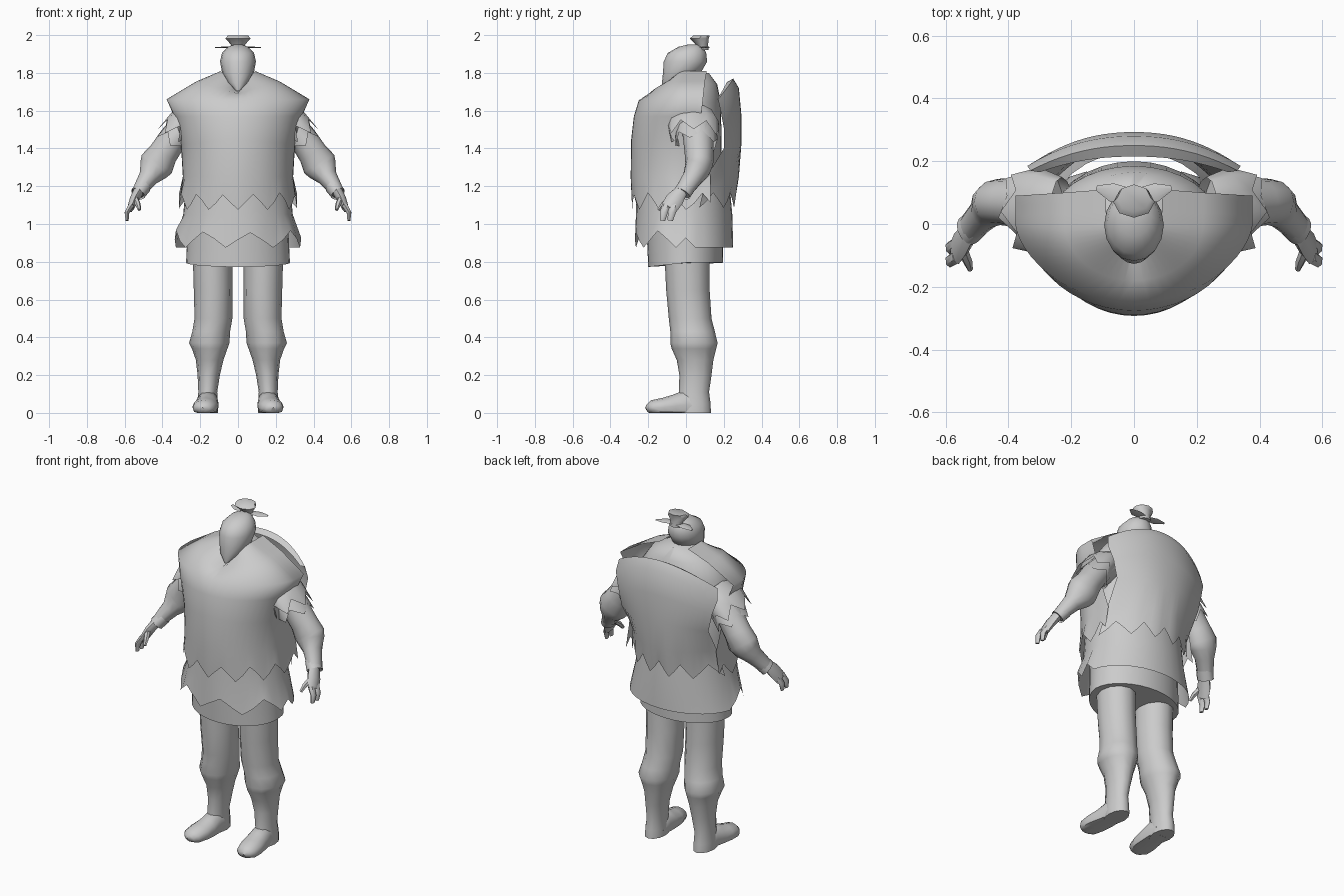
import bpy, math, random
from mathutils import Vector

if "Cube" in bpy.data.objects:
    bpy.data.objects.remove(bpy.data.objects["Cube"])

random.seed(4)
X, Y, Z = Vector((1, 0, 0)), Vector((0, 1, 0)), Vector((0, 0, 1))
grey = bpy.data.materials.new("plain grey")
grey.diffuse_color = (0.6, 0.6, 0.6, 1)
grey.use_nodes = True
grey.node_tree.nodes["Principled BSDF"].inputs["Base Color"].default_value = grey.diffuse_color


def sheet(name, rows, closed=False, caps=False, mirror=False, angle=50):
    """Skin rows of points into a surface."""
    n = len(rows[0])
    verts = [tuple(p) for r in rows for p in r]
    faces = []
    for j in range(len(rows) - 1):
        for i in range(n if closed else n - 1):
            k = (i + 1) % n
            faces.append((j * n + i, j * n + k, (j + 1) * n + k, (j + 1) * n + i))
    if caps:
        faces.append(tuple(reversed(range(n))))
        faces.append(tuple(range(len(verts) - n, len(verts))))
    me = bpy.data.meshes.new(name)
    me.from_pydata(verts, [], faces)
    me.materials.append(grey)
    ob = bpy.data.objects.new(name, me)
    bpy.context.collection.objects.link(ob)
    bpy.ops.object.select_all(action='DESELECT')
    ob.select_set(True)
    bpy.context.view_layer.objects.active = ob
    if caps:
        bpy.ops.object.mode_set(mode='EDIT')
        bpy.ops.mesh.select_all(action='SELECT')
        bpy.ops.mesh.normals_make_consistent(inside=False)
        bpy.ops.object.mode_set(mode='OBJECT')
    bpy.ops.object.shade_smooth_by_angle(angle=math.radians(angle))
    if mirror:
        ob.modifiers.new("mirror", 'MIRROR')
    return ob


def tube(name, secs, ref=X, flat=False, n=12, caps=True, mirror=False, jag=0, floor=False):
    """Loft ellipses (x, y, z, radius along ref, other radius) along a path."""
    pts = [Vector(s[:3]) for s in secs]
    rows = []
    for i, s in enumerate(secs):
        t = Z if flat else (pts[min(i + 1, len(pts) - 1)] - pts[max(i - 1, 0)]).normalized()
        a = (ref - t * ref.dot(t)).normalized()
        b = t.cross(a)
        row = []
        for k in range(n):
            w = 2 * math.pi * k / n
            p = pts[i] + a * s[3] * math.cos(w) + b * s[4] * math.sin(w)
            if jag and i == len(secs) - 1:
                p += t * jag * (1 if k % 2 else -1) * random.uniform(0.4, 1)
            if floor:
                p.z = max(p.z, 0)
            row.append(p)
        rows.append(row)
    return sheet(name, rows, True, caps, mirror)


def body_ring(z, hw, yf, yb, n=32, tear=None):
    """Level ring with separate front and back depth."""
    row = []
    for k in range(n):
        w = 2 * math.pi * k / n
        c = math.cos(w)
        y = yf * c if c > 0 else -yb * c
        row.append((hw * math.sin(w), y, z + (tear(k, y) if tear else 0)))
    return row[::-1]


# Under tunic, its lower edge dipping in front
sheet("under_tunic", [body_ring(*r) for r in (
    (1.80, .08, -.02, .12), (1.74, .2, -.06, .165), (1.64, .27, -.16, .185),
    (1.3, .27, -.22, .19), (1.0, .265, -.21, .2))]
    + [body_ring(.795, .275, -.2, .195, tear=lambda k, y: min(0, y) * .11)], True, True)


# Skirt with a torn front hem and a straight back hem
def skirt_tear(k, y):
    return (0, .05, .1, .045)[(k + 1) % 4] * random.uniform(.75, 1.1) if y < 0.02 else 0


sheet("skirt", [body_ring(*r) for r in (
    (1.22, .275, -.26, .23), (1.05, .29, -.265, .245))]
    + [body_ring(.875, .335, -.27, .25, tear=skirt_tear)], True)


# Vest front: wraps the chest and stands out over the shoulders
def vest_row(zf, zs, hw, yf, yb, tear=False, p=1):
    row = []
    for i in range(31):
        u = i / 15 - 1
        if abs(u) <= .8:
            th = u / .8 * math.pi / 2
            x, y = hw * math.sin(th), yf * max(0, math.cos(th)) ** p
            s = abs(math.sin(th))
        else:
            x, y, s = math.copysign(hw, u), (abs(u) - .8) / .2 * yb, 1
        z = zf + (zs - zf) * s
        if tear:
            z += (0, .04, .085, .05)[(i + 1) % 4] * random.uniform(.75, 1.1)
        row.append((x, y, z))
    return row[::-1]


sheet("vest_front", [vest_row(*r) for r in (
    (1.70, 1.81, .09, -.09, .11), (1.69, 1.755, .22, -.18, .1))]
    + [vest_row(1.655, 1.66, .378, -.25, .09, p=1.25)]
    + [vest_row(*r) for r in ((1.57, 1.57, .338, -.276, .08),
                              (1.45, 1.42, .302, -.29, .08), (1.25, 1.25, .292, -.293, .13))]
    + [vest_row(1.075, 1.075, .312, -.285, .13, True)], angle=85)


# Vest back: a loose shell held away from the shoulders, open along the top
def back_row(z, sag, hw, yc, ye, tear=False):
    row = []
    for i in range(21):
        u = i / 10 - 1
        dz = (0, .04, .08, .035)[i % 4] if tear else 0
        row.append((hw * u, yc - (yc - ye) * abs(u) ** 2.2, z - sag * u * u + dz))
    return row


sheet("vest_back", [back_row(*r) for r in (
    (1.75, .09, .3, .215, .165), (1.77, .11, .33, .25, .17), (1.72, .13, .34, .28, .185),
    (1.58, .07, .315, .293, .2), (1.42, .02, .29, .293, .2), (1.25, 0, .285, .28, .11))]
    + [back_row(1.085, 0, .312, .26, .07, True)], angle=80)

# Head with a pointed beard
tube("head", [(0, -.112, 1.705, .01, .01), (0, -.075, 1.75, .054, .052),
              (0, -.022, 1.80, .084, .1), (0, -.003, 1.86, .095, .115),
              (0, .005, 1.905, .085, .102), (0, .025, 1.938, .055, .065),
              (0, .04, 1.95, .02, .03)], flat=True, n=16)

# Topknot and its ribbon
tube("topknot", [(0, .092, 1.92, .035, .028), (0, .085, 1.95, .038, .032),
                 (0, .07, 1.982, .066, .05), (0, .082, 1.998, .054, .044)], flat=True, n=8)
tube("hair_ribbon", [(0, .09, 1.936, .02, .004), (.07, .1, 1.936, .03, .004),
                     (.12, .115, 1.934, .008, .003)], ref=Y, n=6, mirror=True)

# Arms: upper sleeve, flared elbow, forearm
tube("arm", [(.26, .06, 1.53, .085, .085), (.345, .065, 1.45, .08, .076),
             (.395, .07, 1.375, .077, .078), (.43, .07, 1.318, .074, .093),
             (.446, .06, 1.29, .07, .082), (.475, .035, 1.245, .055, .053),
             (.53, -.02, 1.165, .045, .034)], ref=Y, mirror=True)
tube("sleeve_cuff", [(.50, .005, 1.2, .048, .042), (.53, -.022, 1.16, .05, .04)],
     ref=Y, caps=False, mirror=True)

# Torn short sleeves in two layers
tube("sleeve_outer", [(.23, .04, 1.58, .11, .065), (.29, .04, 1.54, .135, .08),
                      (.335, .04, 1.48, .135, .085)], ref=Y, n=12, caps=False, mirror=True, jag=.05)
tube("sleeve_inner", [(.26, .05, 1.53, .1, .082), (.325, .055, 1.465, .11, .082),
                      (.35, .055, 1.43, .112, .087)], ref=Y, n=10, caps=False, mirror=True, jag=.035)

# Hands
tube("palm", [(.525, -.025, 1.175, .035, .028), (.55, -.06, 1.13, .048, .024),
              (.568, -.09, 1.085, .045, .018)], ref=Y, n=8, mirror=True)
for i in range(2):
    y = -.068 - .042 * i
    tube(f"finger_{i + 1}", [(.565, y + .005, 1.1, .022, .017), (.588, y - .008, 1.06, .021, .014),
                             (.587, y - .015, 1.018, .014, .009)], ref=Y, n=6, mirror=True)
tube("thumb", [(.545, -.085, 1.135, .017, .017), (.53, -.12, 1.105, .015, .014),
               (.522, -.145, 1.075, .009, .009)], ref=X, n=6, mirror=True)

# Legs: loose trousers bulging over the knee, tucked into boots
tube("leg", [(.135, .005, .86, .105, .12), (.132, .01, .65, .102, .115),
             (.13, .022, .5, .1, .113), (.142, .035, .43, .1, .118),
             (.152, .042, .37, .107, .125), (.15, .042, .34, .094, .118),
             (.15, .048, .28, .073, .097), (.155, .05, .2, .059, .085),
             (.16, .042, .11, .05, .08), (.162, .044, .05, .055, .086),
             (.162, .044, 0, .056, .088)], flat=True, mirror=True)
tube("boot_foot", [(.16, .06, .03, .053, .055), (.16, 0, .045, .058, .08),
                   (.166, -.06, .035, .064, .062), (.174, -.12, .03, .068, .05),
                   (.182, -.18, .025, .058, .042), (.186, -.2, .02, .038, .026),
                   (.187, -.208, .015, .015, .015)], mirror=True, floor=True)
